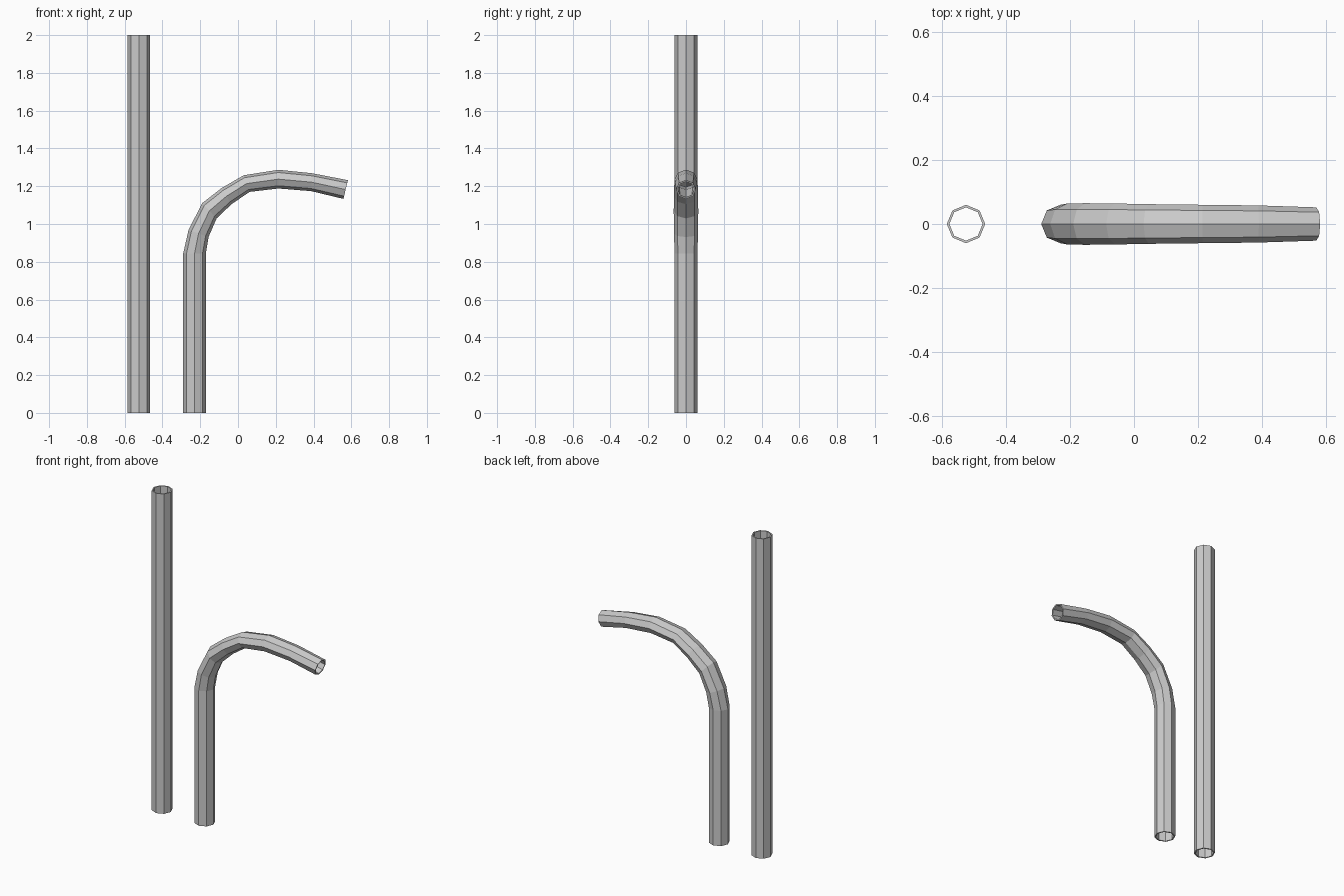
import bpy
import bmesh
import math
from mathutils import Vector

SIDES = 8
WALL = 0.008

cube = bpy.data.objects.get("Cube")
if cube:
    bpy.data.objects.remove(cube, do_unlink=True)

steel = bpy.data.materials.new("plain grey")
steel.use_nodes = True
grey = (0.6, 0.6, 0.6, 1)
steel.diffuse_color = grey
steel.node_tree.nodes["Principled BSDF"].inputs["Base Color"].default_value = grey


def ring(bm, station, inset):
    """Octagonal loop spanning two edge points in the xz plane."""
    ax, az, bx, bz, depth = station
    a, b = Vector((ax, 0, az)), Vector((bx, 0, bz))
    centre, half = (a + b) / 2, (a - b) / 2
    half -= half.normalized() * inset
    side = Vector((0, depth - inset, 0))
    angles = [2 * math.pi * i / SIDES for i in range(SIDES)]
    return [bm.verts.new(centre + half * math.cos(t) + side * math.sin(t)) for t in angles]


def tube(name, stations):
    """Hollow faceted pipe, open right through, with thin rims."""
    bm = bmesh.new()
    loops = [ring(bm, s, 0) for s in stations]
    loops += [ring(bm, s, WALL) for s in reversed(stations)]
    for k, loop in enumerate(loops):
        other = loops[(k + 1) % len(loops)]
        for i in range(SIDES):
            j = (i + 1) % SIDES
            bm.faces.new((loop[i], loop[j], other[j], other[i]))
    bmesh.ops.recalc_face_normals(bm, faces=bm.faces)
    mesh = bpy.data.meshes.new(name)
    bm.to_mesh(mesh)
    bm.free()
    mesh.materials.append(steel)
    obj = bpy.data.objects.new(name, mesh)
    bpy.context.collection.objects.link(obj)


# Tall straight pipe
tube("straight_pipe", [(-0.585, z, -0.465, z, 0.06) for z in (0, 2)])

# Bent pipe: outer edge x, z, inner edge x, z, half depth
tube("bent_pipe", [
    (-0.29, 0, -0.17, 0, 0.06),
    (-0.29, 0.845, -0.17, 0.845, 0.06),
    (-0.262, 0.968, -0.156, 0.931, 0.064),
    (-0.19, 1.11, -0.113, 1.03, 0.065),
    (-0.087, 1.19, -0.034, 1.105, 0.064),
    (0.03, 1.258, 0.061, 1.17, 0.062),
    (0.214, 1.287, 0.214, 1.188, 0.06),
    (0.39, 1.269, 0.387, 1.174, 0.058),
    (0.582, 1.232, 0.558, 1.133, 0.052),
])
